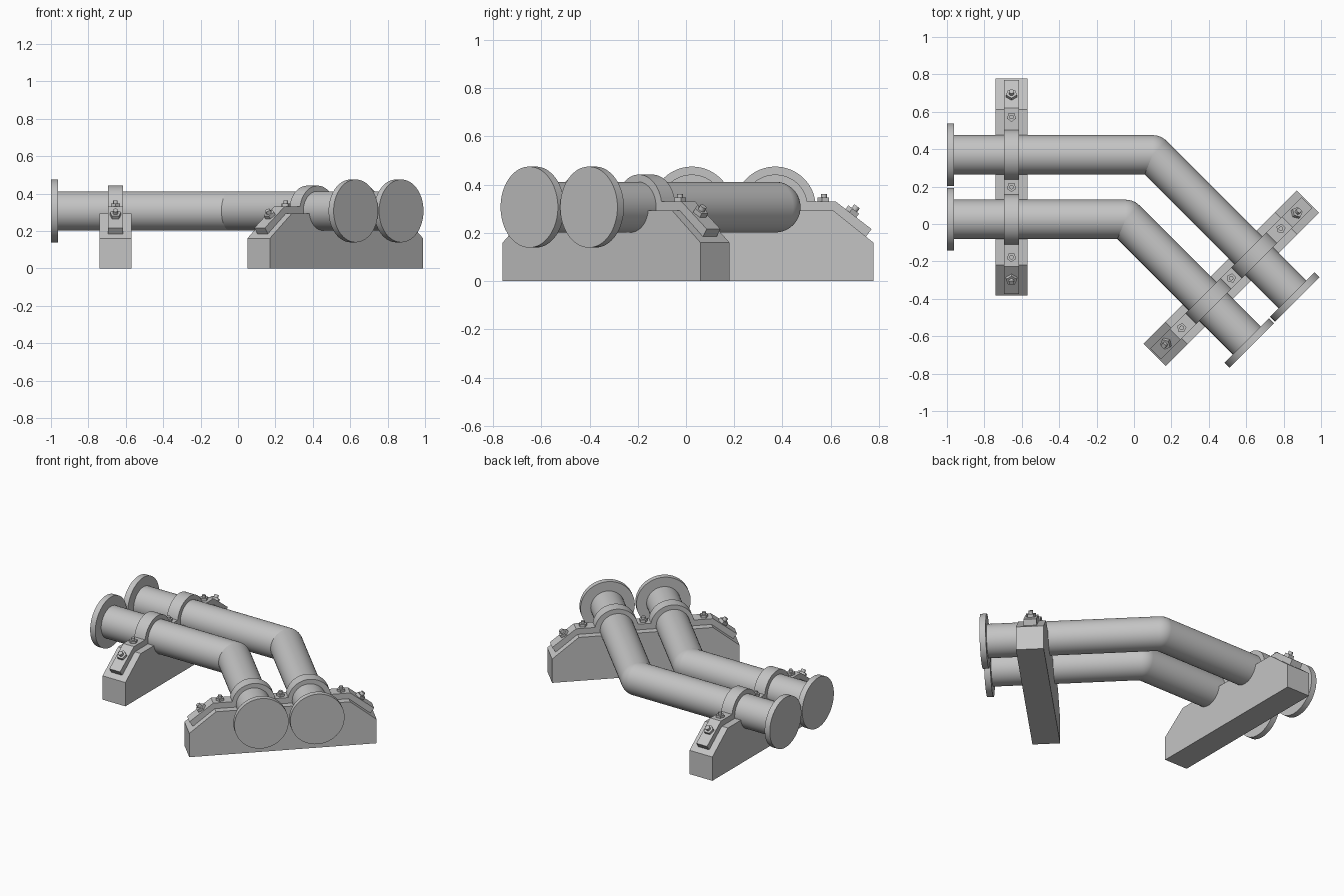
import bpy, bmesh, math
from mathutils import Vector, Matrix

if "Cube" in bpy.data.objects:
    bpy.data.objects.remove(bpy.data.objects["Cube"])

grey = bpy.data.materials.new("plain grey")
grey.use_nodes = True
grey.diffuse_color = (0.55, 0.55, 0.55, 1)
grey.node_tree.nodes["Principled BSDF"].inputs["Base Color"].default_value = (0.55, 0.55, 0.55, 1)

PIPE_R, FLANGE_R, STRAP_R = 0.105, 0.168, 0.135
AXIS_Z = 0.307
SPACING = 0.346
DIAG = Vector((1, -1, 0)).normalized()


def finish(name, bm, smooth=True):
    bmesh.ops.recalc_face_normals(bm, faces=bm.faces)
    mesh = bpy.data.meshes.new(name)
    bm.to_mesh(mesh)
    bm.free()
    mesh.materials.append(grey)
    obj = bpy.data.objects.new(name, mesh)
    bpy.context.collection.objects.link(obj)
    if smooth:
        bpy.ops.object.select_all(action="DESELECT")
        obj.select_set(True)
        bpy.context.view_layer.objects.active = obj
        bpy.ops.object.shade_smooth_by_angle(angle=math.radians(35))
    return obj


def rod(bm, a, b, radius, sides=48):
    """Cylinder running from point a to point b."""
    a, b = Vector(a), Vector(b)
    turn = (b - a).to_track_quat("Z", "Y").to_matrix().to_4x4()
    bmesh.ops.create_cone(bm, cap_ends=True, segments=sides, radius1=radius, radius2=radius,
                          depth=(b - a).length, matrix=Matrix.Translation((a + b) / 2) @ turn)


def extrude_profile(name, points, width, place):
    """Solid from a (y, z) outline, centred on local x."""
    bm = bmesh.new()
    face = bm.faces.new([bm.verts.new((-width / 2, y, z)) for y, z in points])
    out = bmesh.ops.extrude_face_region(bm, geom=[face])
    bmesh.ops.translate(bm, vec=(width, 0, 0),
                        verts=[v for v in out["geom"] if isinstance(v, bmesh.types.BMVert)])
    bmesh.ops.transform(bm, matrix=place, verts=bm.verts)
    return finish(name, bm)


def pipe(side, start, bend, end):
    start, bend, end = (Vector((x, y, AXIS_Z)) for x, y in (start, bend, end))
    # Two straight runs joined by a ball at the elbow
    bm = bmesh.new()
    rod(bm, start, bend, PIPE_R)
    rod(bm, bend, end, PIPE_R)
    bmesh.ops.create_uvsphere(bm, u_segments=48, v_segments=24, radius=PIPE_R,
                              matrix=Matrix.Translation(bend))
    finish(side + "_pipe", bm)
    # Blind flange on each end
    for tag, tip, inward in (("inlet", start, Vector((1, 0, 0))), ("outlet", end, -DIAG)):
        bm = bmesh.new()
        rod(bm, tip, tip + inward * 0.038, FLANGE_R, 64)
        finish(f"{side}_{tag}_flange", bm)


def mirrored(half):
    return half + [(-y, z) for y, z in reversed(half)]


def support(name, place):
    # Concrete block with sloping shoulders
    extrude_profile(name + "_block", mirrored([(0.58, 0), (0.58, 0.16), (0.415, 0.292)]), 0.17, place)

    # Clamp strap: sloped ends, flats and a hoop over each pipe
    flat = 0.33
    low = math.asin((flat - AXIS_Z) / STRAP_R)
    steps = 24
    hoop = []
    for i in range(steps + 1):
        a = low + (math.pi - 2 * low) * i / steps
        hoop.append((SPACING / 2 + STRAP_R * math.cos(a), AXIS_Z + STRAP_R * math.sin(a)))
    extrude_profile(name + "_strap",
                    mirrored([(0.549, 0.184), (0.572, 0.216), (0.424, flat)] + hoop), 0.08, place)

    # Bolts: nut with a stud, tilted on the sloping ends
    slope = math.atan2(flat - 0.216, 0.572 - 0.424)
    bm = bmesh.new()
    for y, z, tilt in ((0, flat, 0), (0.375, flat, 0), (-0.375, flat, 0),
                       (0.489, 0.28, -slope), (-0.489, 0.28, slope)):
        up = Vector((0, -math.sin(tilt), math.cos(tilt)))
        base = Vector((0, y, z))
        size = 1.2 if tilt else 1
        rod(bm, base - up * 0.005, base + up * 0.016 * size, 0.026 * size, 5)
        rod(bm, base, base + up * 0.032 * size, 0.012 * size, 12)
    bmesh.ops.transform(bm, matrix=place, verts=bm.verts)
    finish(name + "_bolts", bm)


# Pair of parallel pipes
pipe("back", (-1, 0.37), (0.10, 0.37), (0.873, -0.403))
pipe("front", (-1, 0.025), (-0.045, 0.025), (0.63, -0.65))

# Supports across the straight and the diagonal runs
support("straight_support", Matrix.Translation((-0.655, 0.197, 0)))
support("diagonal_support",
        Matrix.Translation((0.52, -0.29, 0)) @ Matrix.Rotation(-math.pi / 4, 4, "Z"))
